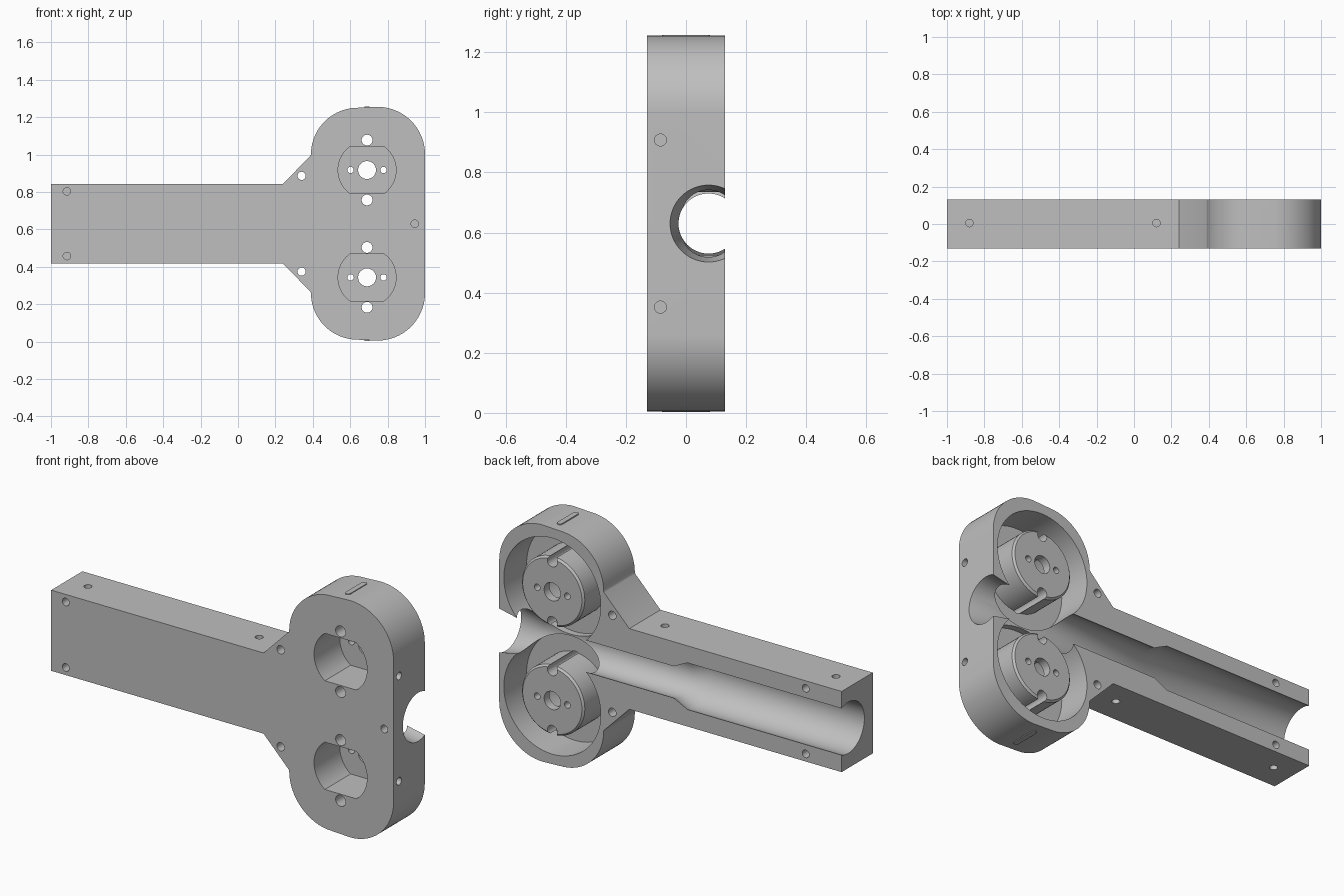
import bpy, bmesh, math
from mathutils import Vector

cube = bpy.data.objects.get("Cube")
if cube:
    bpy.data.objects.remove(cube, do_unlink=True)

grey = bpy.data.materials.new("plain grey")
grey.use_nodes = True
COLOR = (0.52, 0.52, 0.52, 1)
grey.diffuse_color = COLOR
grey.node_tree.nodes["Principled BSDF"].inputs["Base Color"].default_value = COLOR

MID = 0.63             # height of the mirror plane
CX, OFF = 0.69, 0.287  # drum centre and its offset from the mirror plane
BACK = 0.13            # half depth of the body
SIDES = (-1, 1)


def finish(name, bm):
    bmesh.ops.recalc_face_normals(bm, faces=bm.faces)
    mesh = bpy.data.meshes.new(name)
    bm.to_mesh(mesh)
    bm.free()
    mesh.materials.append(grey)
    obj = bpy.data.objects.new(name, mesh)
    bpy.context.collection.objects.link(obj)
    return obj


def lathe(bm, axis, origin, profile, n=32):
    """Closed solid of revolution; profile holds (position on axis, radius)."""
    a = "xyz".index(axis)
    rings = []
    for t, r in profile:
        ring = []
        for i in range(n):
            ang = math.tau * i / n
            p = Vector(origin)
            p[a] = t
            p[(a + 1) % 3] += r * math.cos(ang)
            p[(a + 2) % 3] += r * math.sin(ang)
            ring.append(bm.verts.new(p))
        rings.append(ring)
    for lo, hi in zip(rings, rings[1:]):
        for i in range(n):
            j = (i + 1) % n
            bm.faces.new((lo[i], lo[j], hi[j], hi[i]))
    bm.faces.new(rings[0][::-1])
    bm.faces.new(rings[-1])


def prism(bm, outline, y0, y1):
    """Extrude an x-z outline along y."""
    face = bm.faces.new([bm.verts.new((x, y0, z)) for x, z in outline])
    out = bmesh.ops.extrude_face_region(bm, geom=[face])
    verts = [g for g in out["geom"] if isinstance(g, bmesh.types.BMVert)]
    bmesh.ops.translate(bm, verts=verts, vec=(0, y1 - y0, 0))


def arc(cx, cz, r, start, end, n=20):
    steps = [math.radians(start + (end - start) * i / n) for i in range(n + 1)]
    return [(cx + r * math.cos(s), cz + r * math.sin(s)) for s in steps]


def combine(target, tool, operation):
    tool.hide_render = True
    mod = target.modifiers.new(operation.lower(), "BOOLEAN")
    mod.operation = operation
    mod.solver = "EXACT"
    mod.object = tool
    bpy.context.view_layer.objects.active = target
    bpy.ops.object.modifier_apply(modifier=mod.name)
    bpy.data.objects.remove(tool, do_unlink=True)


# Body: square handle, slanted gussets and rounded head
upper = arc(0.745, 1.0, 0.255, 0, 90) + arc(0.64, 1.0, 0.25, 90, 180)
upper += [(0.387, 0.993), (0.24, 0.843), (-1, 0.843)]
outline = upper + [(x, 2 * MID - z) for x, z in reversed(upper)]
bm = bmesh.new()
prism(bm, outline, -BACK, BACK)
body = finish("body", bm)

# Round pockets open to the back
for s in SIDES:
    bm = bmesh.new()
    lathe(bm, "y", (CX, 0, MID + s * OFF), [(-0.06, 0.283), (0.2, 0.283)], 96)
    combine(body, finish("pocket_cutter", bm), "DIFFERENCE")

# Hollow posts standing in the pockets, with a bevelled rim
bm = bmesh.new()
for s in SIDES:
    lathe(bm, "y", (CX, 0, MID + s * OFF),
          [(-0.1, 0.183), (0.12, 0.183), (BACK, 0.173)], 64)
combine(body, finish("post", bm), "UNION")

# Flat-sided recesses entering the posts from the front
bm = bmesh.new()
for s in SIDES:
    cz = MID + s * OFF
    a = math.degrees(math.asin(0.125 / 0.155))
    shape = arc(CX, cz, 0.155, -a, a) + arc(CX, cz, 0.155, 180 - a, 180 + a)
    prism(bm, shape, -0.2, 0.085)
combine(body, finish("recess_cutter", bm), "DIFFERENCE")

# Long bore: wide in the handle, narrow in the head, flared at the exit
bm = bmesh.new()
lathe(bm, "x", (0, 0.075, MID),
      [(-1.1, 0.135), (-0.1, 0.135), (-0.02, 0.1), (0.85, 0.1),
       (1.0, 0.128), (1.1, 0.147)], 64)
combine(body, finish("bore_cutter", bm), "DIFFERENCE")

# Holes through the posts, pocket floors and gussets
bm = bmesh.new()
for s in SIDES:
    cz = MID + s * OFF
    through = [(CX, cz, 0.048), (CX - 0.088, cz, 0.017), (CX + 0.088, cz, 0.017),
               (CX, cz - 0.16, 0.029), (CX, cz + 0.16, 0.029),
               (0.34, MID + s * 0.256, 0.022)]
    for x, z, r in through:
        lathe(bm, "y", (x, 0, z), [(-0.2, r), (0.2, r)], 24)
combine(body, finish("through_hole_cutter", bm), "DIFFERENCE")

# Blind screw holes on the front, back, right, top and bottom
R = 0.02
bm = bmesh.new()
lathe(bm, "y", (0.945, 0, MID), [(-0.2, R), (-0.075, R)], 24)
for s in SIDES:
    z = MID + s * 0.173
    lathe(bm, "y", (-0.915, 0, z), [(-0.2, R), (-0.06, R)], 24)
    lathe(bm, "y", (-0.79, 0, z), [(0.04, R), (0.2, R)], 24)
    lathe(bm, "x", (0, -0.085, MID + s * 0.278), [(0.92, R), (1.1, R)], 24)
    for x in (-0.88, 0.12):
        lathe(bm, "z", (x, 0.005, 0), [(MID + s * 0.15, R), (MID + s * 0.3, R)], 24)
combine(body, finish("screw_hole_cutter", bm), "DIFFERENCE")

# Rounded locating ribs on the top and bottom of the head
for s, name in zip(SIDES, ("bottom_rib", "top_rib")):
    bm = bmesh.new()
    shape = arc(CX, 0.066, 0.014, 0, 180, 8) + arc(CX, -0.066, 0.014, 180, 360, 8)
    base = MID + s * 0.61
    face = bm.faces.new([bm.verts.new((x, y, base)) for x, y in shape])
    out = bmesh.ops.extrude_face_region(bm, geom=[face])
    verts = [g for g in out["geom"] if isinstance(g, bmesh.types.BMVert)]
    bmesh.ops.translate(bm, verts=verts, vec=(0, 0, s * 0.0175))
    finish(name, bm)

# Smooth round walls, keep the machined edges crisp
bpy.ops.object.select_all(action="DESELECT")
body.select_set(True)
bpy.context.view_layer.objects.active = body
bpy.ops.object.shade_smooth_by_angle(angle=math.radians(25))
